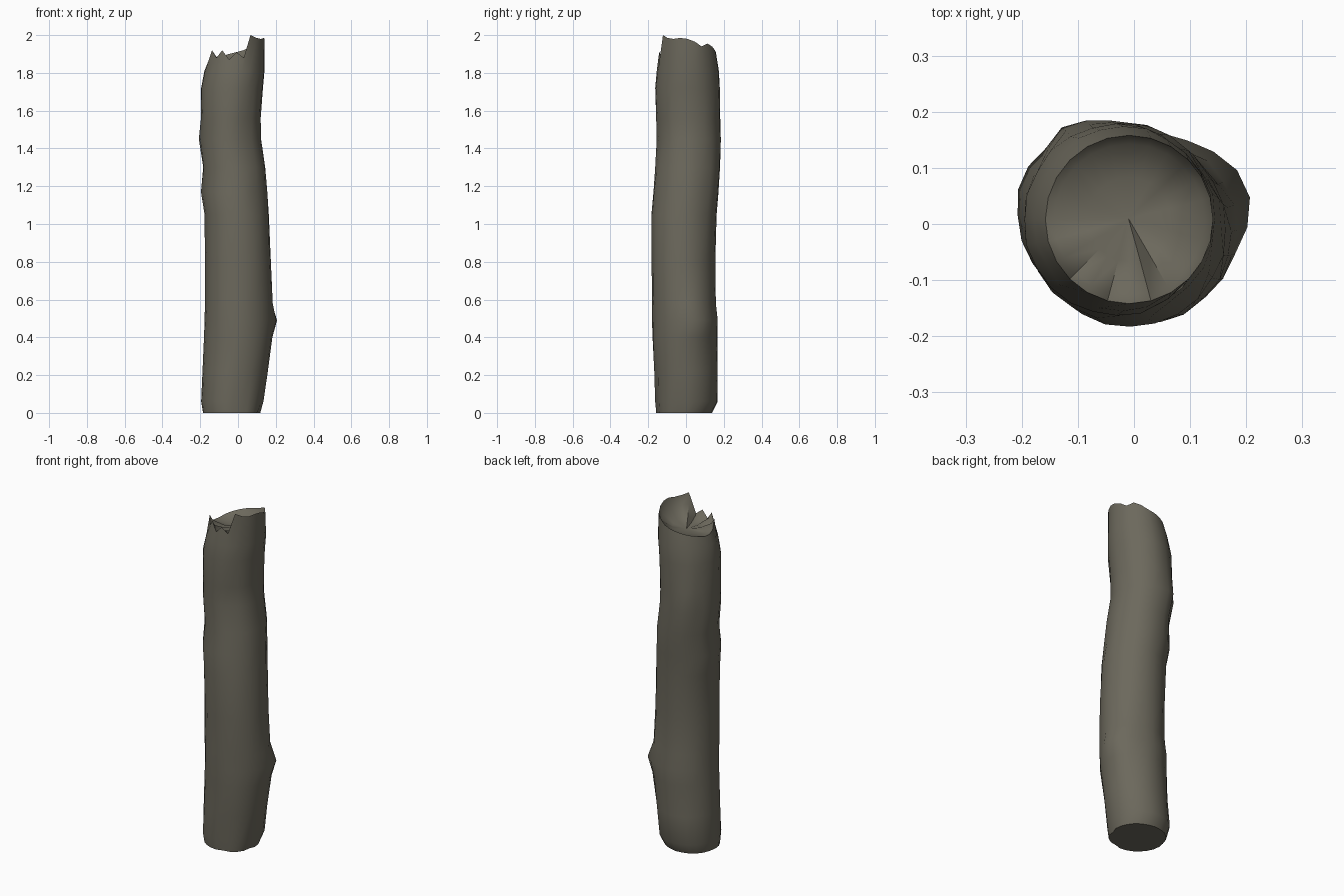
import bpy, bmesh, math, random

random.seed(4)
SIDES = 24

# Trunk outline: height, x min, x max, y min, y max
RINGS = [
    (0.00, -0.185, 0.120, -0.160, 0.138),
    (0.06, -0.195, 0.136, -0.165, 0.168),
    (0.22, -0.188, 0.158, -0.168, 0.166),
    (0.40, -0.180, 0.178, -0.177, 0.168),
    (0.49, -0.177, 0.182, -0.180, 0.168),
    (0.58, -0.175, 0.180, -0.180, 0.158),
    (0.80, -0.175, 0.174, -0.182, 0.155),
    (1.05, -0.177, 0.163, -0.183, 0.162),
    (1.17, -0.196, 0.155, -0.172, 0.172),
    (1.30, -0.184, 0.144, -0.163, 0.180),
    (1.45, -0.204, 0.122, -0.155, 0.184),
    (1.56, -0.196, 0.120, -0.158, 0.181),
    (1.72, -0.195, 0.132, -0.163, 0.179),
    (1.81, -0.178, 0.140, -0.155, 0.174),
]
# Jagged broken rim: one height per side, starting at +x
RIM = [1.98, 1.965, 1.94, 1.955, 1.94, 1.92, 1.91, 1.90, 1.89, 1.88, 1.87, 1.86,
       1.86, 1.87, 1.92, 1.88, 1.92, 1.87, 1.91, 1.88, 2.00, 1.985, 1.98, 1.985]
RIM_BOX = (-0.158, 0.141, -0.142, 0.158)
# Knots on the bark: angle, height, size, angular width, height spread
KNOTS = [(20, 0.49, 0.036, 26, 0.07), (161, 1.45, 0.010, 18, 0.06),
         (118, 1.50, 0.012, 14, 0.15), (285, 0.00, -0.012, 12, 0.10),
         (345, 0.00, -0.010, 12, 0.10), (305, 1.50, -0.008, 12, 0.12)]


def point(k, box, z, scale=1.0, bark=True):
    x0, x1, y0, y1 = box
    deg = k * 360 / SIDES
    a = math.radians(deg)
    grow = 0.0
    if bark:
        for ang, h, size, wide, tall in KNOTS:
            d = (deg - ang + 180) % 360 - 180
            grow += size * math.exp(-(d / wide) ** 2 - ((z - h) / tall) ** 2)
        if k % 6:
            grow += random.uniform(-0.003, 0.003)
    rx, ry = (x1 - x0) / 2 * scale + grow, (y1 - y0) / 2 * scale + grow
    return ((x0 + x1) / 2 + rx * math.cos(a), (y0 + y1) / 2 + ry * math.sin(a), z)


bm = bmesh.new()
# Bark rings, rim, then the hollow broken top
loops = [[bm.verts.new(point(k, r[1:], r[0])) for k in range(SIDES)] for r in RINGS]
loops.append([bm.verts.new(point(k, RIM_BOX, RIM[k], 1, False)) for k in range(SIDES)])
for scale, drop in ((0.90, 0.6), (0.5, 0.2)):
    loops.append([bm.verts.new(point(k, RIM_BOX, 1.85 + (RIM[k] - 1.85) * drop, scale, False))
                  for k in range(SIDES)])
for low, high in zip(loops, loops[1:]):
    for k in range(SIDES):
        j = (k + 1) % SIDES
        bm.faces.new((low[k], low[j], high[j], high[k]))
floor = bm.verts.new((-0.01, 0.01, 1.855))
for k in range(SIDES):
    bm.faces.new((loops[-1][k], loops[-1][(k + 1) % SIDES], floor))
# Flat base
bm.faces.new(loops[0][::-1])
bmesh.ops.recalc_face_normals(bm, faces=bm.faces[:])

mesh = bpy.data.meshes.new("tree_stump_log")
bm.to_mesh(mesh)
bm.free()
log = bpy.data.objects.new("broken_log", mesh)
bpy.context.collection.objects.link(log)

# Grey-brown weathered wood
wood = bpy.data.materials.new("weathered wood")
wood.diffuse_color = (0.15, 0.14, 0.108, 1)
mesh.materials.append(wood)

bpy.context.view_layer.objects.active = log
log.select_set(True)
bpy.ops.object.shade_smooth_by_angle(angle=math.radians(50))
